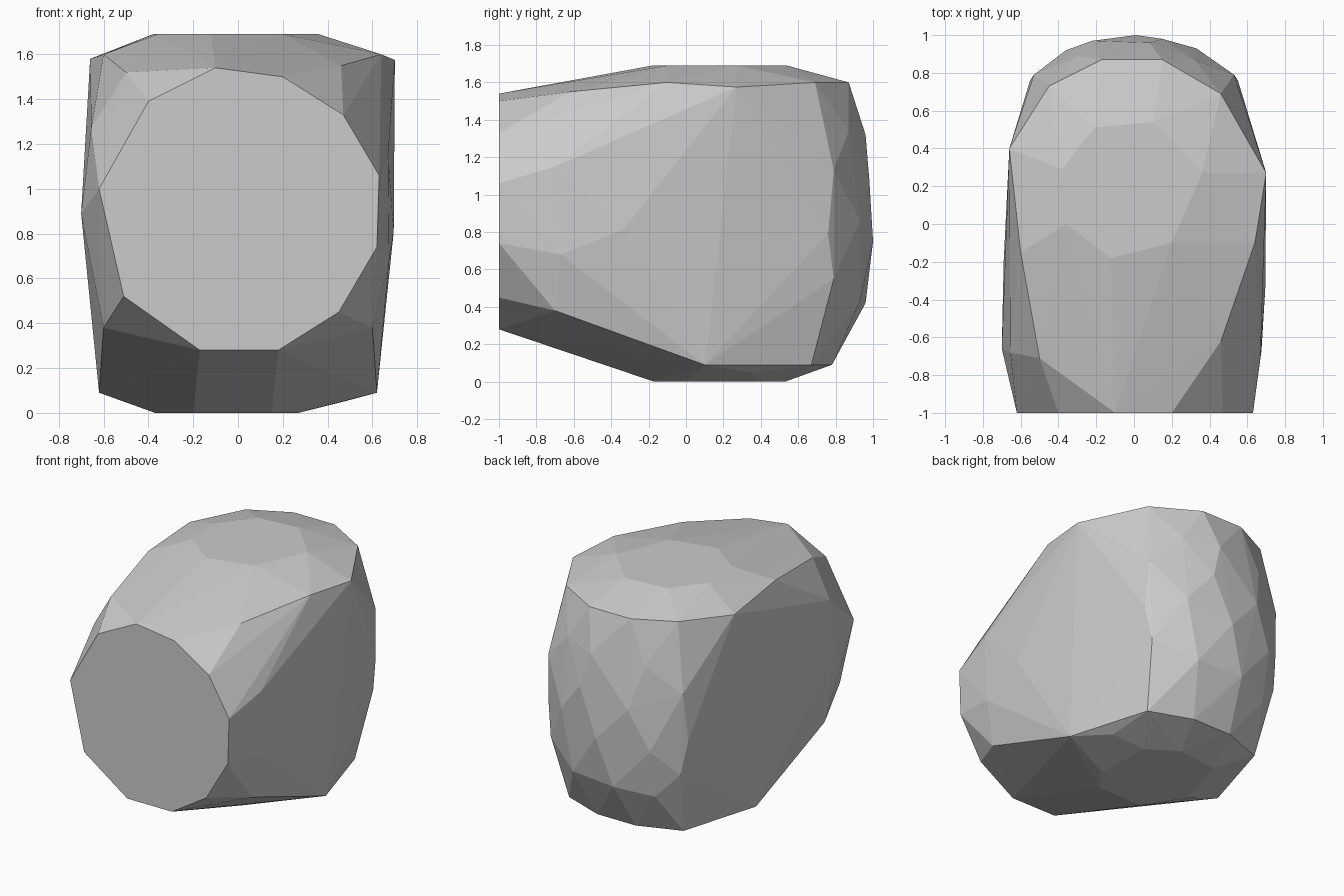
import bpy
import bmesh

# Clear only the default cube
default_cube = bpy.data.objects.get("Cube")
if default_cube:
    bpy.data.objects.remove(default_cube, do_unlink=True)


def make_material(name, colour):
    material = bpy.data.materials.new(name)
    material.use_nodes = True
    material.diffuse_color = colour
    material.node_tree.nodes["Principled BSDF"].inputs["Base Color"].default_value = colour
    return material


def outline_at_depth(outline, depth):
    """Place an (x, z) outline on a plane facing the front."""
    return [(x, depth, z) for x, z in outline]


def outline_at_height(outline, height):
    """Place an (x, y) outline on a level plane."""
    return [(x, y, height) for x, y in outline]


def both_sides(corners):
    """Repeat corners on the left and the right."""
    return [(side * x, y, z) for x, y, z in corners for side in (-1, 1)]


def chiselled_solid(name, corners, material):
    """Wrap the corners in a faceted convex solid with flat faces."""
    mesh = bpy.data.meshes.new(name)
    bm = bmesh.new()
    for corner in corners:
        bm.verts.new(corner)
    hull = bmesh.ops.convex_hull(bm, input=bm.verts[:], use_existing_faces=False)
    unused = {item for item in hull["geom_interior"] + hull["geom_unused"]
              if isinstance(item, bmesh.types.BMVert)}
    bmesh.ops.delete(bm, geom=list(unused), context="VERTS")
    # Merge the triangles of each level or upright cut into one face
    bmesh.ops.dissolve_limit(bm, angle_limit=0.01, verts=bm.verts[:], edges=bm.edges[:])
    bmesh.ops.recalc_face_normals(bm, faces=bm.faces[:])
    for face in bm.faces:
        face.smooth = False
    bm.to_mesh(mesh)
    bm.free()
    mesh.materials.append(material)
    rock = bpy.data.objects.new(name, mesh)
    bpy.context.collection.objects.link(rock)
    return rock


# Flat cut across the front
front_cut = outline_at_depth([
    (-.17, .28), (.18, .28), (.45, .45), (.62, .74), (.63, 1.06), (.47, 1.33),
    (.2, 1.5), (-.1, 1.54), (-.4, 1.39), (-.62, 1), (-.51, .52)], -1)

# Small level plateau on top and the chipped rim around it
top_plateau = outline_at_height([
    (-.38, .29), (-.21, .51), (.1, .54), (.36, .27), (.2, -.1), (-.12, -.18),
    (-.36, 0)], 1.69)
top_rim = [
    (.46, -.62, 1.55), (.64, -.1, 1.6), (.7, .27, 1.575), (.46, .69, 1.6),
    (.15, .87, 1.6), (-.17, .87, 1.6), (-.45, .73, 1.6), (-.66, .4, 1.58),
    (-.6, -.15, 1.6), (-.5, -.71, 1.52)]

# Level base and the rim that rises towards the front
base = outline_at_height([
    (-.37, .1), (-.2, -.17), (.15, -.17), (.27, 0), (.25, .4), (.05, .53),
    (-.25, .5)], 0)
base_rim = both_sides([
    (.62, .1, .09), (.6, -.7, .38), (.45, .67, .09), (.15, .78, .09)])
base_rim.append((.47, .35, .05))

# Slightly bulging flanks
left_flank = [(.675, -.67, .68), (.695, -.34, .81), (.67, -.7, 1.15)]
right_flank = [(-.7, -.66, .89), (-.655, -.68, 1.27), (-.69, -.2, .85)]

# Rounded back with many small facets
back_corners = both_sides([(.53, .79, 1.13), (.55, .76, .79), (.51, .79, .55)])
back_bulge = [
    (.01, 1, .75), (.15, .98, 1.08), (-.22, .97, 1), (.33, .93, .86),
    (.08, .96, 1.32), (-.3, .89, 1.3), (.32, .87, 1.34), (-.36, .92, .72),
    (-.1, .96, .42), (.24, .93, .43), (-.36, .86, .38)]

stone_grey = make_material("stone grey", (.6, .6, .6, 1))
chiselled_solid(
    "rock",
    front_cut + top_plateau + top_rim + base + base_rim
    + left_flank + right_flank + back_corners + back_bulge,
    stone_grey)
